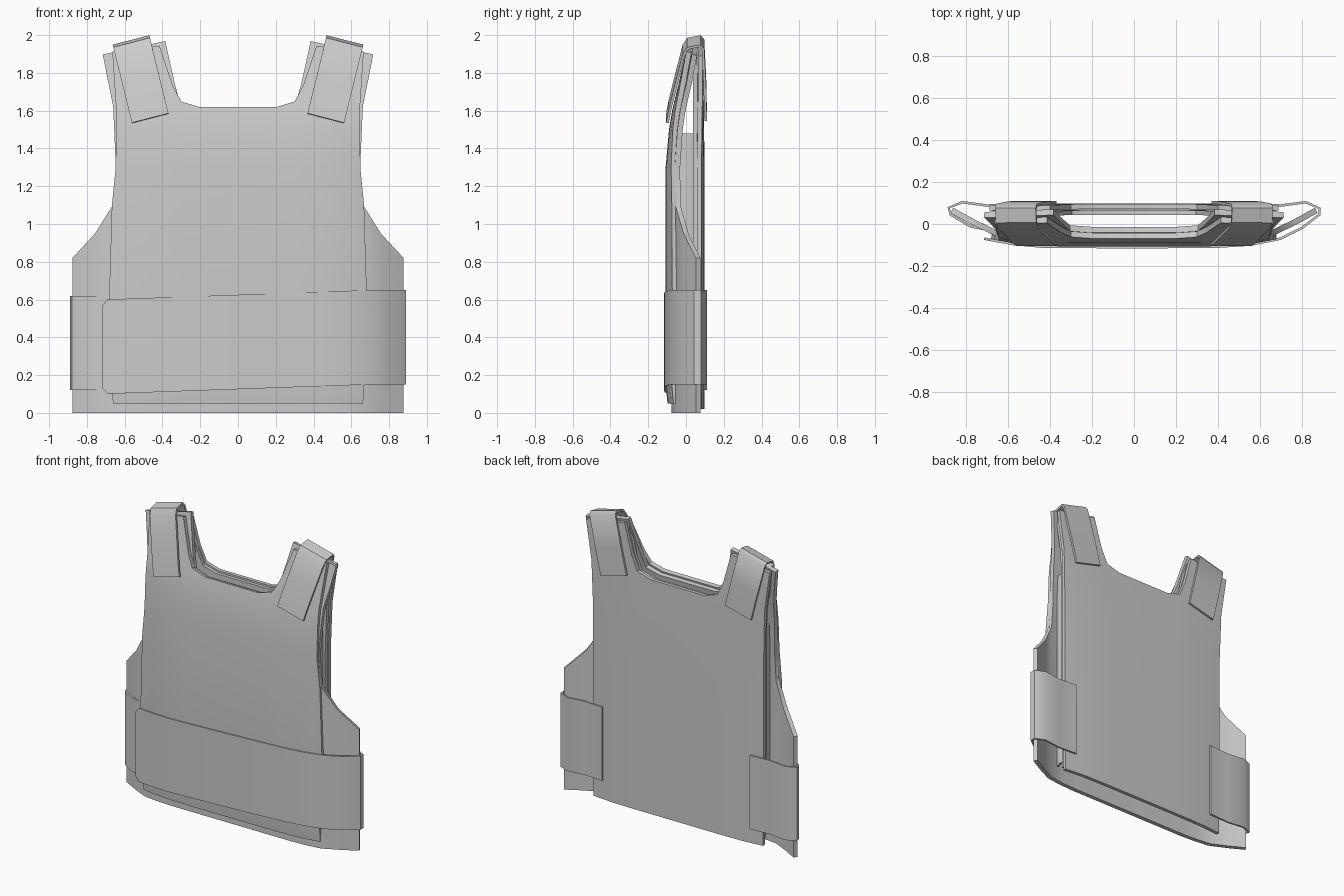
import bpy, bmesh, math

if "Cube" in bpy.data.objects:
    bpy.data.objects.remove(bpy.data.objects["Cube"])


def lerp(table, t):
    """Piecewise-linear lookup in a list of (key, value) pairs."""
    if t <= table[0][0]:
        return table[0][1]
    for (a, va), (b, vb) in zip(table, table[1:]):
        if t <= b:
            return va + (vb - va) * (t - a) / (b - a)
    return table[-1][1]


def finish(name, bm, thickness):
    """Turn a sheet into a thick, smooth-shaded object."""
    bmesh.ops.recalc_face_normals(bm, faces=bm.faces)
    me = bpy.data.meshes.new(name)
    bm.to_mesh(me)
    bm.free()
    ob = bpy.data.objects.new(name, me)
    bpy.context.collection.objects.link(ob)
    bpy.ops.object.select_all(action='DESELECT')
    ob.select_set(True)
    bpy.context.view_layer.objects.active = ob
    mod = ob.modifiers.new("thickness", 'SOLIDIFY')
    mod.thickness = thickness
    mod.offset = 0
    bpy.ops.object.modifier_apply(modifier=mod.name)
    bpy.ops.object.shade_smooth_by_angle(angle=math.radians(40))
    return ob


def panel(name, half, across, lean, thickness):
    """Symmetric outline (right half, neck to hem), sliced into a grid and bent in y."""
    bm = bmesh.new()
    outline = half + [(-x, z) for x, z in reversed(half)]
    bm.faces.new([bm.verts.new((x, 0, z)) for x, z in outline])
    cuts = [((s * x, 0, 0), (1, 0, 0)) for x, _ in across[1:-1] for s in (-1, 1)]
    cuts += [((0, 0, z), (0, 0, 1)) for z, _ in lean[1:-1]]
    for co, no in cuts:
        bmesh.ops.bisect_plane(bm, geom=bm.verts[:] + bm.edges[:] + bm.faces[:],
                               plane_co=co, plane_no=no, dist=1e-5)
    for v in bm.verts:
        v.co.y = lerp(across, abs(v.co.x)) * lerp(FADE, v.co.z) \
            + across[0][1] * (1 - lerp(FADE, v.co.z)) + lerp(lean, v.co.z)
    return finish(name, bm, thickness)


def strip(name, rows, thickness):
    """Sheet from a list of cross rows."""
    bm = bmesh.new()
    grid = [[bm.verts.new(p) for p in row] for row in rows]
    for r, q in zip(grid, grid[1:]):
        for i in range(len(r) - 1):
            bm.faces.new((r[i], r[i + 1], q[i + 1], q[i]))
    return finish(name, bm, thickness)


# sideways wrap fades out towards the shoulders
FADE = [(1.3, 1), (1.75, 0.3), (1.95, 0)]

# front: padded outer shell and inner layer with side wings
front_lean = [(0, 0.015), (0.15, 0), (1.3, 0), (1.5, 0.018), (1.6, 0.035),
              (1.75, 0.07), (1.97, 0.12)]
shell = [(0.20, 1.615), (0.30, 1.645), (0.345, 1.73), (0.415, 1.94), (0.665, 1.91),
         (0.645, 1.62), (0.645, 1.3), (0.665, 1.1), (0.68, 0.6), (0.66, 0.05)]
panel("front_outer_shell", shell,
      [(0, -0.094), (0.3, -0.094), (0.45, -0.090), (0.58, -0.077), (0.70, -0.055)],
      front_lean, 0.028)
winged = [(0.21, 1.60), (0.305, 1.63), (0.335, 1.74), (0.385, 1.965), (0.715, 1.895),
          (0.66, 1.62), (0.645, 1.3), (0.66, 1.1), (0.75, 0.95), (0.87, 0.82),
          (0.87, 0.0)]
panel("front_winged_layer", winged,
      [(0, -0.062), (0.45, -0.062), (0.56, -0.056), (0.66, -0.043), (0.77, 0.01),
       (0.87, 0.065)],
      [(0, 0)] + front_lean[2:], 0.028)

# back: outer shell and inner liner
back_lean = [(0, 0), (0.8, 0), (1.3, 0), (1.6, -0.003), (1.97, -0.01)]
back = [(0.20, 1.61), (0.30, 1.64), (0.345, 1.74), (0.40, 1.94), (0.69, 1.89),
        (0.65, 1.62), (0.64, 1.3), (0.64, 0.6), (0.635, 0.02)]
panel("back_outer_shell", back,
      [(0, 0.086), (0.3, 0.086), (0.48, 0.083), (0.66, 0.068)], back_lean, 0.024)
panel("back_liner", [(x * 0.985, z - 0.01 if z > 1 else z + 0.03) for x, z in back],
      [(0, 0.058), (0.3, 0.058), (0.48, 0.056), (0.66, 0.046)], back_lean, 0.022)

# waist bands
front_band = [(-0.715, -0.07), (-0.69, -0.075), (-0.58, -0.095), (-0.44, -0.108),
              (0, -0.111), (0.40, -0.108), (0.56, -0.098), (0.70, -0.07),
              (0.80, -0.02), (0.885, 0.045), (0.885, 0.075), (0.82, 0.104),
              (0.70, 0.088), (0.56, 0.097)]
rows = []
for i, (x, y) in enumerate(front_band):
    low = 0.10 + 0.05 * min(1, (x + 0.71) / 1.4) if i < 9 else 0.15
    inset = 0.03 if i == 0 else 0
    rows.append([(x, y, low + inset), (x, y, low + 0.25), (x, y, low + 0.5 - inset)])
strip("front_waist_band", rows, 0.012)
left_band = [(-0.55, 0.097), (-0.70, 0.088), (-0.82, 0.104), (-0.885, 0.078),
             (-0.875, 0.045), (-0.78, -0.012), (-0.68, -0.03)]
strip("left_waist_band", [[(x, y, 0.12), (x, y, 0.37), (x, y, 0.62)]
                          for x, y in left_band], 0.012)

# shoulder straps folded over the top, and side gussets between the panels
fold = [(-0.098, 1.56), (-0.085, 1.63), (-0.05, 1.77), (-0.012, 1.92), (0.01, 1.955),
        (0.075, 1.968), (0.09, 1.95), (0.10, 1.75), (0.104, 1.57)]
for side, s in (("left", -1), ("right", 1)):
    rows = []
    for y, z in fold:
        cx = 0.465 + (z - 1.56) * 0.245
        rows.append([(s * (cx + k * 0.097), y, z - k * 0.025) for k in (-1, 0, 1)])
    strip(side + "_shoulder_strap", rows, 0.014)
    strip(side + "_side_gusset", [[(s * x, y, 0.1), (s * x, y, 1.48)]
          for x, y in ((0.60, -0.04), (0.615, 0.01), (0.60, 0.055))], 0.012)
